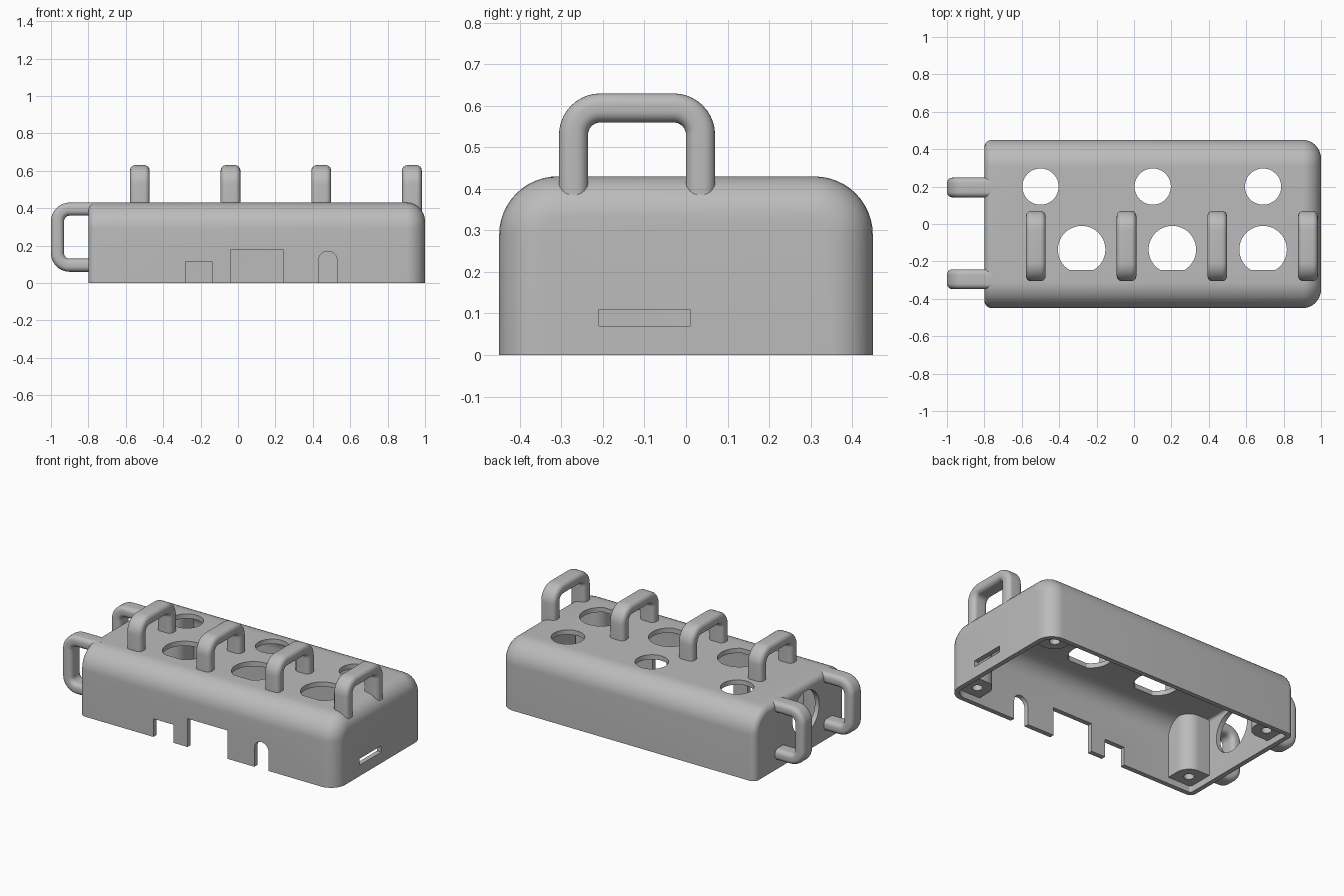
import bpy, bmesh
from math import sin, cos, pi, radians

if "Cube" in bpy.data.objects:
    bpy.data.objects.remove(bpy.data.objects["Cube"])

grey = bpy.data.materials.new("plain grey")
grey.use_nodes = True
colour = (0.5, 0.5, 0.5, 1)
grey.diffuse_color = colour
grey.node_tree.nodes["Principled BSDF"].inputs["Base Color"].default_value = colour


def make(name, lofts):
    """One object from a list of lofts, each a list of rings of points."""
    bm = bmesh.new()
    for rings in lofts:
        loops = [[bm.verts.new(p) for p in ring] for ring in rings]
        n = len(loops[0])
        for a, b in zip(loops, loops[1:]):
            for i in range(n):
                j = (i + 1) % n
                bm.faces.new((a[i], a[j], b[j], b[i]))
        bm.faces.new(loops[0])
        bm.faces.new(loops[-1])
    bmesh.ops.recalc_face_normals(bm, faces=bm.faces)
    mesh = bpy.data.meshes.new(name)
    bm.to_mesh(mesh)
    bm.free()
    mesh.materials.append(grey)
    obj = bpy.data.objects.new(name, mesh)
    bpy.context.collection.objects.link(obj)
    return obj


def select(obj):
    bpy.ops.object.select_all(action="DESELECT")
    obj.select_set(True)
    bpy.context.view_layer.objects.active = obj


def boolean(obj, other, operation="DIFFERENCE"):
    select(obj)
    mod = obj.modifiers.new("cut", "BOOLEAN")
    mod.object, mod.operation, mod.solver = other, operation, "EXACT"
    bpy.ops.object.modifier_apply(modifier=mod.name)


def arc(cx, cy, r, start, end, steps):
    angles = [radians(start + (end - start) * i / steps) for i in range(steps + 1)]
    return [(cx + r * cos(a), cy + r * sin(a)) for a in angles]


def circle(cx, cy, r, steps=48):
    return arc(cx, cy, r, 0, 360, steps)[:-1]


def rect(x0, x1, y0, y1):
    return [(x0, y0), (x1, y0), (x1, y1), (x0, y1)]


def prism(points, axis, start, end):
    """Extrude a 2D outline along x, y or z."""
    place = {"x": lambda p, d: (d, p[0], p[1]),
             "y": lambda p, d: (p[0], d, p[1]),
             "z": lambda p, d: (p[0], p[1], d)}[axis]
    return [[place(p, d) for p in points] for d in (start, end)]


def shell(wall, floor):
    """Lofted housing shape, offset inwards by the wall thickness."""
    def section(x, inset):
        w, h, r = 0.45 - wall - inset, 0.43 - wall - inset, 0.14 - wall - inset
        r = max(r, 0.02)
        outline = [(w, floor)] + arc(w - r, h - r, r, 0, 90, 12)
        outline += arc(r - w, h - r, r, 90, 180, 12) + [(-w, floor)]
        return [(x, y, z) for y, z in outline]
    small, large = max(0.04 - wall, 0.015), 0.1 - wall
    x0, x1 = -0.8 + wall, 1 - wall
    rings = []
    for i in range(9):
        t = pi / 2 * i / 8
        rings.append(section(x0 + small * (1 - cos(t)), small * (1 - sin(t))))
    for i in range(9):
        t = pi / 2 * i / 8
        rings.append(section(x1 - large * (1 - sin(t)), large * (1 - cos(t))))
    return rings


def handle(place, half, foot, top):
    """Rounded bar swept along an arch; place maps (along, up, across)."""
    r = 0.065
    path = [(half, foot, 0)]
    for side, start in ((1, 0), (-1, 90)):
        centre = side * (half - r)
        for i in range(11):
            a = start + 9 * i
            path.append((centre + r * cos(radians(a)), top - r + r * sin(radians(a)), a))
    path.append((-half, foot, 180))
    bar = []
    for k, (sx, sy) in enumerate(((1, 1), (-1, 1), (-1, -1), (1, -1))):
        bar += arc(sx * 0.007, sy * 0.0245, 0.028, 90 * k, 90 * k + 90, 6)
    return [[place(u + n * cos(radians(a)), w + n * sin(radians(a)), b) for n, b in bar]
            for u, w, a in path]


# Housing, cavity and openings
housing = make("housing", [shell(0, 0)])
cavity = make("cavity_cutter", [shell(0.03, -0.1)])
arch = [(0.43, -0.1), (0.53, -0.1)] + arc(0.48, 0.12, 0.05, 0, 180, 16)
openings = [
    prism(rect(-0.28, -0.14, -0.1, 0.115), "y", -0.5, -0.4),
    prism(rect(-0.04, 0.24, -0.1, 0.18), "y", -0.5, -0.4),
    prism(arch, "y", -0.5, -0.4),
    prism(rect(-0.21, 0.01, 0.07, 0.11), "x", 0.9, 1.1),
    prism(circle(-0.06, 0.25, 0.135), "x", -0.9, -0.75),
]
for x in (-0.5, 0.1, 0.69):
    openings.append(prism(circle(x, 0.2, 0.097), "z", 0.3, 0.5))
for x in (-0.28, 0.205, 0.69):
    cut = [p for p in circle(x, -0.137, 0.127) if p[1] > -0.252]
    openings.append(prism(cut, "z", 0.3, 0.5))
opening_cutter = make("opening_cutter", openings)
boolean(housing, cavity)
boolean(housing, opening_cutter)

# Carrying loops on the roof and on the end wall
roof_loops = make("roof_loops", [
    handle(lambda u, w, b, x=x: (x + b, u - 0.118, w), 0.153, 0.33, 0.595)
    for x in (-0.525, -0.04, 0.445, 0.93)])
end_loops = make("end_loops", [
    handle(lambda u, w, b, y=y: (-w, y + b, 0.245 + u), 0.15, 0.74, 0.965)
    for y in (0.195, -0.295)])
for loops in (roof_loops, end_loops):
    boolean(loops, cavity)

# Screw posts inside the four corners
posts, screws = [], []
for x, sx in ((-0.69, 1), (0.87, -1)):
    for y, sy in ((-0.34, 1), (0.34, -1)):
        r = 0.085
        outline = arc(0, 0, r, 0, 90, 12) + [(-r, r), (-r, -r), (r, -r)]
        posts.append(prism([(x + sx * u, y + sy * v) for u, v in outline], "z", 0.04, 0.42))
        screws.append(prism(circle(x, y, 0.03, 24), "z", 0, 0.2))
screw_posts = make("screw_posts", posts)
limit = make("limit_helper", [shell(0.015, -0.1)])
screw_cutter = make("screw_cutter", screws)
boolean(screw_posts, limit, "INTERSECT")
boolean(screw_posts, screw_cutter)

for helper in (cavity, opening_cutter, limit, screw_cutter):
    bpy.data.objects.remove(helper)
for obj in (housing, roof_loops, end_loops, screw_posts):
    select(obj)
    bpy.ops.object.shade_smooth_by_angle(angle=radians(30))
